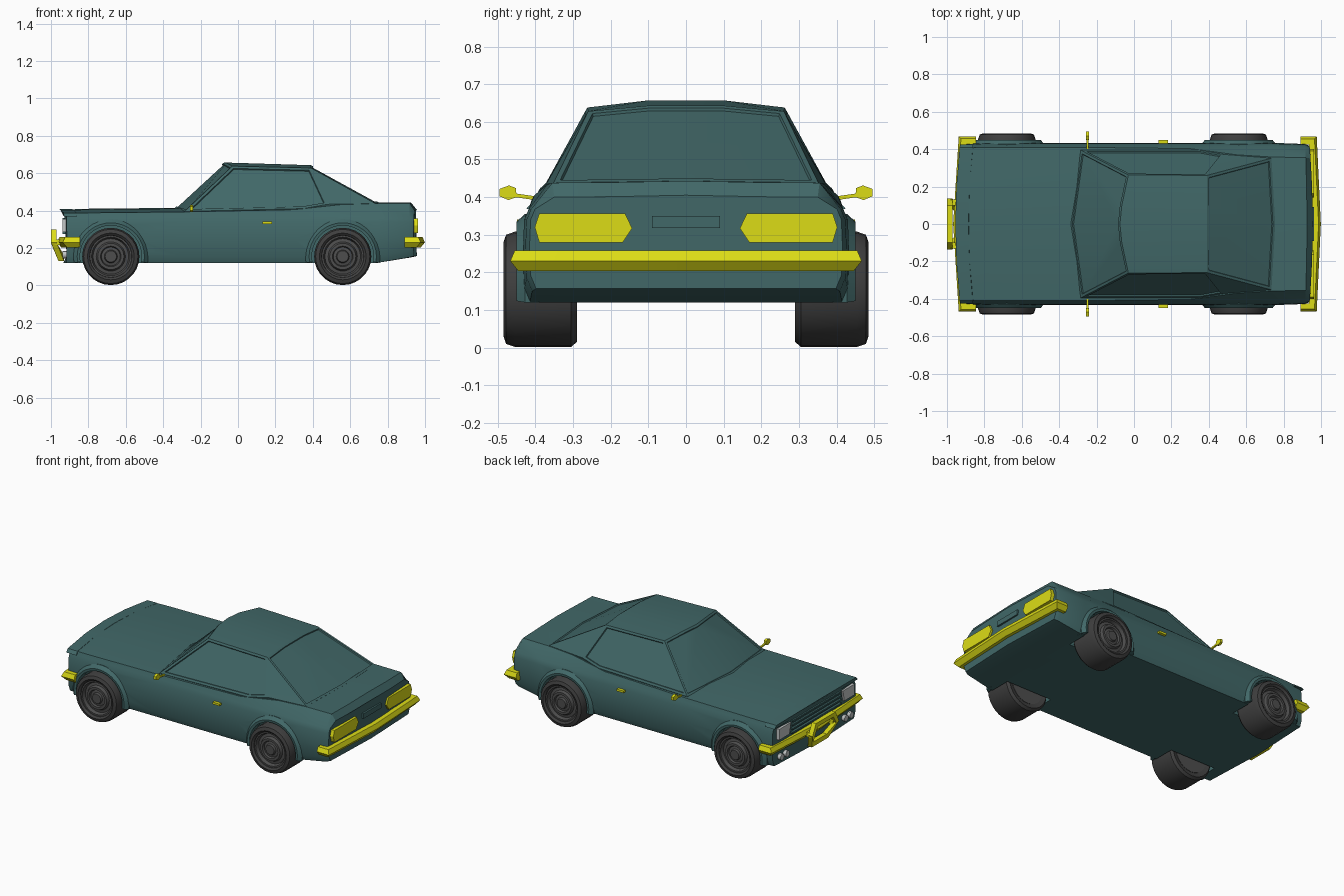
import bpy, bmesh, math
from mathutils import Vector

cube = bpy.data.objects.get("Cube")
if cube:
    bpy.data.objects.remove(cube, do_unlink=True)


def material(name, rgb):
    m = bpy.data.materials.new(name)
    m.use_nodes = True
    m.diffuse_color = (*rgb, 1)
    m.node_tree.nodes["Principled BSDF"].inputs["Base Color"].default_value = (*rgb, 1)
    return m


TEAL = material("teal paint", (0.053, 0.138, 0.138))
YELLOW = material("yellow trim", (0.72, 0.72, 0.008))
TYRE = material("tyre grey", (0.05, 0.05, 0.05))
RIM = material("rim grey", (0.075, 0.075, 0.075))
LENS = material("pale lens", (0.55, 0.57, 0.57))


def finish(name, bm, mat, angle=30):
    bmesh.ops.remove_doubles(bm, verts=bm.verts, dist=1e-5)
    bmesh.ops.recalc_face_normals(bm, faces=bm.faces)
    mesh = bpy.data.meshes.new(name)
    bm.to_mesh(mesh)
    bm.free()
    mesh.materials.append(mat)
    ob = bpy.data.objects.new(name, mesh)
    bpy.context.collection.objects.link(ob)
    smooth(ob, angle)
    return ob


def smooth(ob, angle=30):
    bpy.ops.object.select_all(action='DESELECT')
    ob.select_set(True)
    bpy.context.view_layer.objects.active = ob
    bpy.ops.object.shade_smooth_by_angle(angle=math.radians(angle))


def loft(name, rings, mat, loop=False, angle=30):
    """Bridge equal closed rings; cap the ends unless looped."""
    bm = bmesh.new()
    vs = [[bm.verts.new(p) for p in ring] for ring in rings]
    n = len(rings[0])
    pairs = list(zip(vs, vs[1:])) + ([(vs[-1], vs[0])] if loop else [])
    for a, b in pairs:
        for i in range(n):
            j = (i + 1) % n
            bm.faces.new((a[i], a[j], b[j], b[i]))
    if not loop:
        bm.faces.new(vs[0])
        bm.faces.new(vs[-1])
    return finish(name, bm, mat, angle)


def prism(name, pts, x0, x1, mat, side=1):
    """Extrude a (y, z) outline along x."""
    return loft(name, [[(x, side * y, z) for y, z in pts] for x in (x0, x1)], mat)


def revolve(name, profile, cx, cz, side, mat, a0=0, a1=360, steps=28):
    """Turn an (r, y) outline about an axis along y."""
    full = a1 - a0 == 360
    rings = []
    for k in range(steps if full else steps + 1):
        a = math.radians(a0 + (a1 - a0) * k / steps)
        rings.append([(cx + r * math.cos(a), side * y, cz + r * math.sin(a)) for r, y in profile])
    return loft(name, rings, mat, loop=full)


def rect(y0, y1, z0, z1):
    return [(y0, z0), (y1, z0), (y1, z1), (y0, z1)]


# Lower body: cross-sections along the length, bowed at nose and tail
def section(x, zb, deck_y, deck_z, crown, w=1.0, bow=0.0):
    half = [(0.415 * w, zb), (0.43 * w, zb + 0.035), (0.434 * w, 0.25), (0.43 * w, 0.34),
            (0.418 * w, min(0.368, deck_z - 0.005)), (deck_y, deck_z), (0.2, crown - 0.004)]
    pts = [(0, zb)] + half + [(0, crown)] + [(-y, z) for y, z in reversed(half)]
    return [(x + bow * (1 - (y / 0.43) ** 2), y, z) for y, z in pts]


body = loft("body", [
    section(-0.915, 0.12, 0.405, 0.386, 0.405, 0.98, -0.02),
    section(-0.80, 0.12, 0.41, 0.388, 0.41),
    section(-0.30, 0.12, 0.41, 0.393, 0.415),
    section(0.30, 0.12, 0.403, 0.405, 0.42),
    section(0.55, 0.12, 0.37, 0.432, 0.44),
    section(0.74, 0.12, 0.358, 0.438, 0.443),
    section(0.915, 0.15, 0.355, 0.438, 0.443, 0.985, 0.01),
    section(0.938, 0.157, 0.35, 0.40, 0.405, 0.96, 0.018)], TEAL)

# Wheel wells cut into the body
AXLES = (-0.68, 0.56)
for ax in AXLES:
    for s in (1, -1):
        bpy.ops.mesh.primitive_cylinder_add(vertices=32, radius=0.168, depth=0.4,
                                            location=(ax, s * 0.48, 0.155), rotation=(math.pi / 2, 0, 0))
        cutter = bpy.context.object
        cutter.hide_render = True
        mod = body.modifiers.new("well", 'BOOLEAN')
        mod.operation = 'DIFFERENCE'
        mod.solver = 'EXACT'
        mod.object = cutter
        bpy.context.view_layer.objects.active = body
        bpy.ops.object.modifier_apply(modifier=mod.name)
        bpy.data.objects.remove(cutter, do_unlink=True)
smooth(body)

# Hood lip overhanging the nose
lip = [(0.425, 0.368), (0.408, 0.388), (0.2, 0.403), (0, 0.408)]
lip += [(-y, z) for y, z in reversed(lip[:-1])]
loft("hood_lip", [[(x - 0.025 * (1 - (y / 0.43) ** 2), y, z) for y, z in lip] for x in (-0.93, -0.86)], TEAL)

# Cabin: half the faces per side, glass areas inset
cabin = bmesh.new()
P = dict(
    ws0=(-0.34, 0, 0.413), ws1=(-0.285, 0.395, 0.396),
    rf0=(-0.075, 0, 0.657), rf1=(-0.065, 0.10, 0.657), rf2=(-0.03, 0.262, 0.638),
    rr0=(0.39, 0, 0.643), rr1=(0.39, 0.10, 0.643), rr2=(0.39, 0.26, 0.628),
    rw0=(0.755, 0, 0.443), rw1=(0.735, 0.352, 0.438),
    sb1=(0.35, 0.395, 0.411), sb2=(0.48, 0.372, 0.434))
glass = {"windshield": [], "rear": [], "left": [], "right": []}
for s in (1, -1):
    V = {k: cabin.verts.new((x, s * y, z)) for k, (x, y, z) in P.items()}

    def face(*keys):
        return cabin.faces.new([V[k] for k in keys])
    glass["windshield"].append(face("ws0", "ws1", "rf2", "rf1", "rf0"))
    glass["rear"].append(face("rr0", "rr1", "rr2", "rw1", "rw0"))
    glass["left" if s > 0 else "right"].append(face("ws1", "sb1", "sb2", "rr2", "rf2"))
    face("sb2", "rw1", "rr2")
    face("rf0", "rf1", "rr1", "rr0")
    face("rf1", "rf2", "rr2", "rr1")
    # skirt running down into the body
    base = ["ws0", "ws1", "sb1", "sb2", "rw1", "rw0"]
    low = [cabin.verts.new((V[k].co.x * 0.98, V[k].co.y * 0.97, 0.37)) for k in base]
    for i in range(5):
        cabin.faces.new((V[base[i]], V[base[i + 1]], low[i + 1], low[i]))
bmesh.ops.remove_doubles(cabin, verts=cabin.verts, dist=1e-5)
bmesh.ops.recalc_face_normals(cabin, faces=cabin.faces)
for faces in glass.values():
    bmesh.ops.inset_region(cabin, faces=faces, thickness=0.014, depth=0, use_even_offset=True)
    bmesh.ops.inset_region(cabin, faces=faces, thickness=0.003, depth=-0.007, use_even_offset=True)
finish("cabin", cabin, TEAL, 20)

# Wheels, rims and arch flares
tyre = [(0.10, 0.30), (0.14, 0.29), (0.153, 0.305), (0.153, 0.455), (0.145, 0.478),
        (0.125, 0.485), (0.113, 0.475), (0.108, 0.44)]
rim = [(0.0, 0.295), (0.112, 0.295), (0.112, 0.472), (0.103, 0.472), (0.095, 0.452), (0.078, 0.455),
       (0.07, 0.472), (0.055, 0.472), (0.05, 0.46), (0.035, 0.463), (0.03, 0.475), (0.0, 0.475)]
flare = [(0.165, 0.39), (0.165, 0.448), (0.18, 0.45), (0.2, 0.428), (0.2, 0.39)]
for ax, end in zip(AXLES, ("front", "rear")):
    for s, side in ((1, "left"), (-1, "right")):
        revolve(f"{end}_tyre_{side}", tyre, ax, 0.155, s, TYRE)
        revolve(f"{end}_rim_{side}", rim, ax, 0.155, s, RIM)
        revolve(f"{end}_arch_{side}", flare, ax, 0.155, s, TEAL, -10, 190, 20)


# Bumpers: ridged section swept round the corners
def bumper(name, path):
    ridge = [(-0.02, 0.203), (0.0, 0.203), (0.022, 0.23), (0.01, 0.258), (-0.02, 0.258)]
    full = path + [(x, -y, nx, -ny) for x, y, nx, ny in reversed(path[:-1])]
    loft(name, [[(x + nx * o, y + ny * o, z) for o, z in ridge] for x, y, nx, ny in full], YELLOW, angle=15)


bumper("rear_bumper", [(0.89, 0.445, 0, 1), (0.955, 0.445, 1, 1), (0.977, 0.0, 1, 0)])
bumper("front_bumper", [(-0.845, 0.447, 0, 1), (-0.915, 0.447, -1, 1), (-0.945, 0.0, -1, 0)])

# Six-sided guard in the middle of the front bumper
outer = [(-0.135, 0.23), (-0.1, 0.3), (0.1, 0.3), (0.135, 0.23), (0.085, 0.13), (-0.085, 0.13)]
rings = []
for y, z in outer:
    x = -0.985 if z > 0.2 else -0.945
    yi, zi = y * 0.8, 0.22 + (z - 0.22) * 0.68
    rings.append([(x - 0.015, y, z), (x - 0.015, yi, zi), (x + 0.015, yi, zi), (x + 0.015, y, z)])
loft("bumper_guard", rings, YELLOW, loop=True)
for s in (1, -1):
    loft("guard_bracket", [[(x, s * y, z) for y, z in rect(0.1, 0.13, 0.215, 0.245)]
                           for x in (-0.98, -0.93)], YELLOW)

# Grille slats and number plate panel
for k in range(4):
    z = 0.275 + 0.025 * k
    prism("grille_slat", rect(-0.25, 0.25, z, z + 0.01), -0.938, -0.9, TEAL)
prism("plate_panel", rect(-0.09, 0.09, 0.318, 0.35), 0.95, 0.962, TEAL)

# Lights, mirrors and door handles on both sides
tail = [(0.143, 0.317), (0.168, 0.28), (0.39, 0.28), (0.402, 0.32), (0.39, 0.357), (0.162, 0.357)]
mirror = [(0.45, 0.4), (0.452, 0.424), (0.47, 0.431), (0.495, 0.422), (0.495, 0.402), (0.472, 0.392)]
for s, side in ((1, "left"), (-1, "right")):
    prism(f"tail_light_{side}", tail, 0.92, 0.963, YELLOW, s)
    prism(f"headlight_{side}", [(0.28, 0.285), (0.385, 0.285), (0.385, 0.355), (0.265, 0.355)],
          -0.937, -0.9, LENS, s)
    prism(f"mirror_{side}", mirror, -0.257, -0.241, YELLOW, s)
    prism(f"mirror_stem_{side}", [(0.4, 0.392), (0.4, 0.402), (0.455, 0.41), (0.455, 0.4)],
          -0.253, -0.243, YELLOW, s)
    prism(f"door_handle_{side}", rect(0.42, 0.449, 0.328, 0.341), 0.132, 0.182, YELLOW, s)
    for y in (0.3, 0.355):
        bpy.ops.mesh.primitive_cylinder_add(vertices=12, radius=0.02, depth=0.03,
                                            location=(-0.923, s * y, 0.165), rotation=(0, math.pi / 2, 0))
        lamp = bpy.context.object
        lamp.name = f"fog_lamp_{side}"
        lamp.data.materials.append(LENS)
        smooth(lamp)
